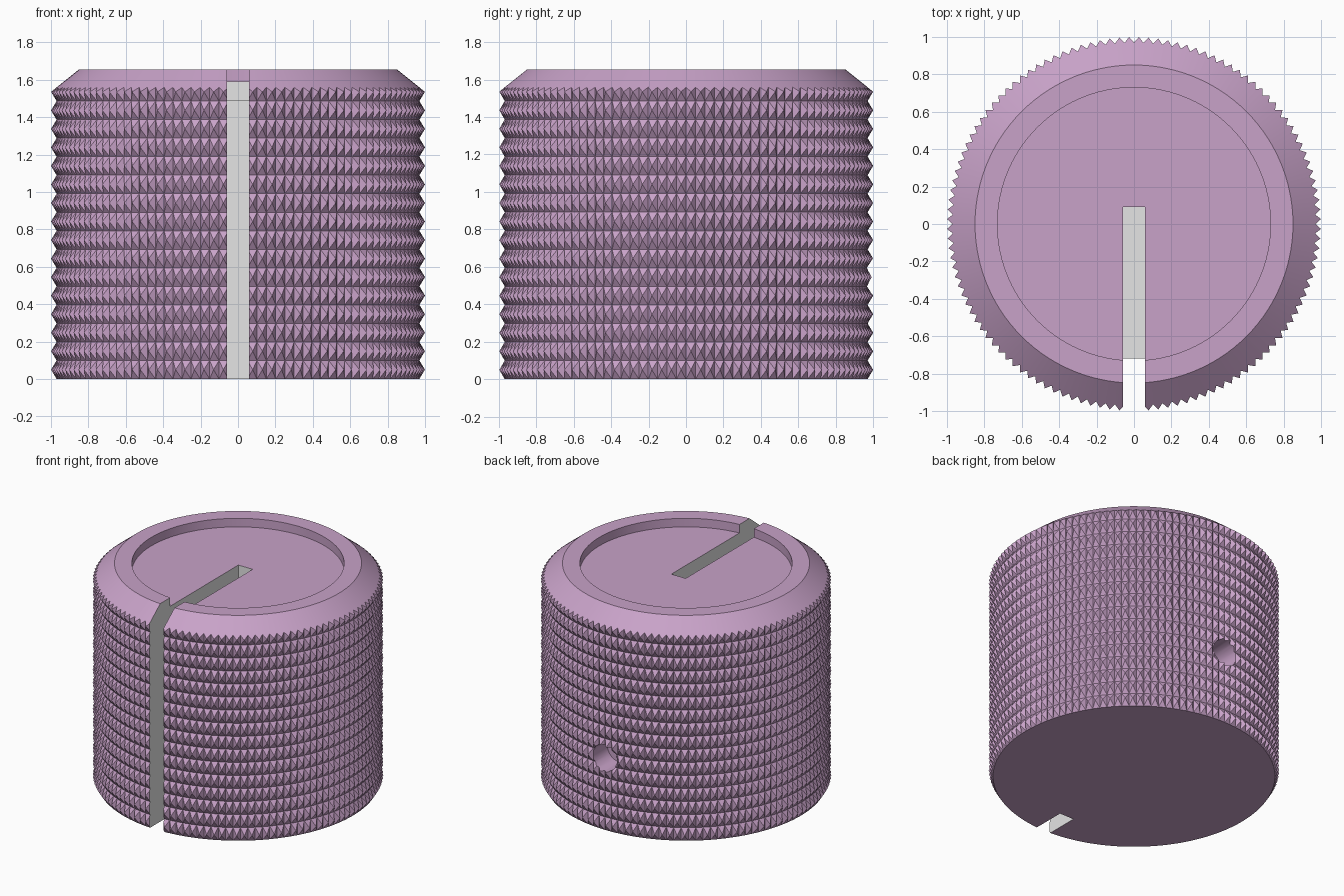
import bpy, bmesh, math
from mathutils import Matrix

if "Cube" in bpy.data.objects:
    bpy.data.objects.remove(bpy.data.objects["Cube"])

N, ROWS = 120, 15                 # knurl columns and full rows
TIP, VALLEY = 1.0, 0.97           # knurl radii
Z_EDGE, Z_TOP, Z_FLOOR = 1.535, 1.655, 1.59
STEP = 2 * math.pi / N
H = Z_EDGE / (ROWS + 0.5)


def material(name, rgb):
    m = bpy.data.materials.new(name)
    m.diffuse_color = (*rgb, 1)
    m.use_nodes = True
    m.node_tree.nodes["Principled BSDF"].inputs["Base Color"].default_value = m.diffuse_color
    return m


lilac = material("lilac", (0.578, 0.361, 0.578))
grey = material("light_grey", (0.78, 0.78, 0.78))


def to_object(name, bm):
    bmesh.ops.recalc_face_normals(bm, faces=bm.faces[:])
    mesh = bpy.data.meshes.new(name)
    bm.to_mesh(mesh)
    bm.free()
    mesh.materials.append(lilac)
    mesh.materials.append(grey)
    ob = bpy.data.objects.new(name, mesh)
    bpy.context.collection.objects.link(ob)
    return ob


def ring(bm, r, z, shift=0.0):
    return [bm.verts.new((r * math.cos((i + shift) * STEP),
                          r * math.sin((i + shift) * STEP), z)) for i in range(N)]


def bridge(bm, a, b):
    for i in range(N):
        k = (i + 1) % N
        bm.faces.new((a[i], a[k], b[k], b[i]))


# Knob body: rows of small pyramids around the side
bm = bmesh.new()
base = ring(bm, VALLEY, 0)
bm.faces.new(base)
for j in range(ROWS):
    upper = ring(bm, VALLEY, (j + 1) * H)
    tips = ring(bm, TIP, (j + 0.5) * H, 0.5)
    for i in range(N):
        k = (i + 1) % N
        loop = (base[i], base[k], upper[k], upper[i])
        for q in range(4):
            bm.faces.new((loop[q], loop[(q + 1) % 4], tips[i]))
    base = upper

# Last half row, trimmed to a zigzag by the chamfer
valley = ring(bm, VALLEY, Z_EDGE + 0.024)
tips = ring(bm, TIP, Z_EDGE, 0.5)
rim = ring(bm, 0.85, Z_TOP)
for i in range(N):
    k = (i + 1) % N
    bm.faces.new((base[i], base[k], tips[i]))
    bm.faces.new((base[i], tips[i], valley[i]))
    bm.faces.new((base[k], valley[k], tips[i]))
    bm.faces.new((valley[i], tips[i], valley[k], rim[k], rim[i]))

# Flat rim and recessed top
lip, floor = ring(bm, 0.73, Z_TOP), ring(bm, 0.73, Z_FLOOR)
bridge(bm, rim, lip)
bridge(bm, lip, floor)
bm.faces.new(floor)
knob = to_object("knurled_knob", bm)

# Indicator slot cutter: L profile running across the top and down the front
bm = bmesh.new()
profile = [(-1.2, -0.2), (-0.72, -0.2), (-0.72, 1.49), (0.09, 1.49), (0.09, 1.9), (-1.2, 1.9)]
face = bm.faces.new([bm.verts.new((-0.06, y, z)) for y, z in profile])
ext = bmesh.ops.extrude_face_region(bm, geom=[face])
bmesh.ops.translate(bm, vec=(0.12, 0, 0),
                    verts=[v for v in ext["geom"] if isinstance(v, bmesh.types.BMVert)])
if len(bm.faces) == 7:            # extrusion dropped the starting face: close it again
    bmesh.ops.holes_fill(bm, edges=bm.edges[:])
for f in bm.faces:
    f.material_index = 1
slot = to_object("slot_cutter", bm)

# Set screw hole cutter at the back
bm = bmesh.new()
bmesh.ops.create_cone(bm, cap_ends=True, segments=32, radius1=0.1, radius2=0.1, depth=0.4,
                      matrix=Matrix.Translation((0, 1.0, 0.55)) @ Matrix.Rotation(math.pi / 2, 4, "X"))
hole = to_object("screw_hole_cutter", bm)

bpy.context.view_layer.objects.active = knob
knob.select_set(True)
for cutter in (slot, hole):
    cutter.hide_render = True
    mod = knob.modifiers.new("cut", "BOOLEAN")
    mod.operation = "DIFFERENCE"
    mod.solver = "EXACT"
    mod.object = cutter
    bpy.ops.object.modifier_apply(modifier=mod.name)
    bpy.data.objects.remove(cutter)

bpy.ops.object.shade_smooth_by_angle(angle=math.radians(20))
